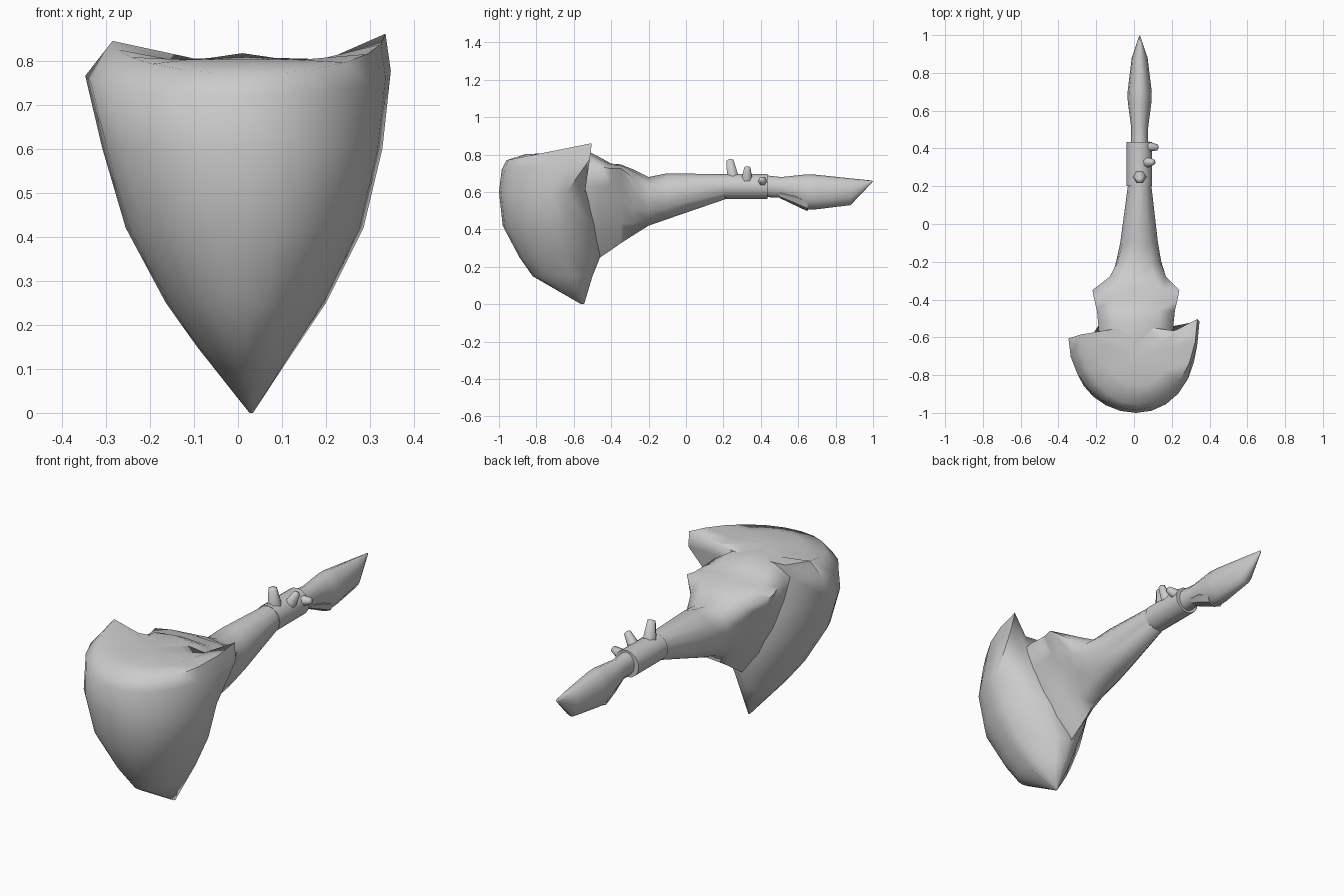
import bpy, bmesh, math
from mathutils import Vector

if "Cube" in bpy.data.objects:
    bpy.data.objects.remove(bpy.data.objects["Cube"])

grey = bpy.data.materials.new("plain grey")
grey.diffuse_color = (0.6, 0.6, 0.6, 1)
grey.use_nodes = True
grey.node_tree.nodes["Principled BSDF"].inputs["Base Color"].default_value = grey.diffuse_color


def loft(name, rings, angle=50, cap_points=(None, None)):
    """Skin a list of equal-length point rings and close both ends."""
    bm = bmesh.new()
    rows = [[bm.verts.new(p) for p in ring] for ring in rings]
    n = len(rows[0])
    for a, b in zip(rows, rows[1:]):
        for i in range(n):
            j = (i + 1) % n
            bm.faces.new((a[i], a[j], b[j], b[i]))
    for row, point in ((rows[0], cap_points[0]), (rows[-1], cap_points[1])):
        if point is None:
            bm.faces.new(row)
        else:
            c = bm.verts.new(point)
            for i in range(n):
                bm.faces.new((row[i], row[(i + 1) % n], c))
    bmesh.ops.recalc_face_normals(bm, faces=bm.faces)
    mesh = bpy.data.meshes.new(name)
    bm.to_mesh(mesh)
    bm.free()
    mesh.materials.append(grey)
    obj = bpy.data.objects.new(name, mesh)
    bpy.context.collection.objects.link(obj)
    bpy.ops.object.select_all(action='DESELECT')
    obj.select_set(True)
    bpy.context.view_layer.objects.active = obj
    bpy.ops.object.shade_smooth_by_angle(angle=math.radians(angle))
    return obj


def section(y, cx, hw, lo, hi, n=12):
    """Elliptical cross-section facing y."""
    mid, half = (lo + hi) / 2, (hi - lo) / 2
    return [(cx + hw * math.cos(2 * math.pi * i / n), y,
             mid + half * math.sin(2 * math.pi * i / n)) for i in range(n)]


# Chest shield: curved front, swept-back wing corners, back running into the arm
def shield_ring(z, w, cx, front, corner, side, back, slope=0.0, back_z=None):
    pts = []
    for i in range(13):
        a = math.pi * i / 12
        c, s = math.cos(a), math.sin(a)
        edge = corner + 0.045 * c * w / 0.34
        y = edge + (front - edge) * s
        pts.append((cx + w * c, y, z + slope * (y - front)))
    bz = z if back_z is None else back_z
    for k, y in ((-1, side[1]), (0, back), (1, side[1])):
        pts.append((cx + k * side[0], y, bz))
    return pts


top = shield_ring(0.77, 0.31, 0.025, -0.96, -0.545, (0.19, -0.565), -0.54,
                  0.2, 0.8)
inner = [(0.02 + (x - 0.02) * 0.6, -0.7 + (y + 0.7) * 0.6, 0.803)
         for x, y, z in top]
loft("chest_shield", [
    shield_ring(0.0, 0.004, 0.03, -0.56, -0.55, (0.002, -0.546), -0.545),
    shield_ring(0.15, 0.113, 0.02, -0.82, -0.61, (0.045, -0.515), -0.5),
    shield_ring(0.25, 0.182, 0.018, -0.89, -0.65, (0.065, -0.49), -0.46),
    shield_ring(0.42, 0.27, 0.015, -0.98, -0.68, (0.13, -0.5), -0.46),
    shield_ring(0.6, 0.318, 0.01, -1.0, -0.68, (0.2, -0.54), -0.5),
    shield_ring(0.72, 0.347, 0.0, -0.985, -0.56, (0.2, -0.57), -0.54, 0.12, 0.74),
    top, inner], 75, (None, (0.02, -0.7, 0.808)))

# Shoulder and upper arm: wedge section with flat top, blending to an ellipse
WEDGE = [(0, 1), (0.6, 0.99), (1, 0.95), (0.78, 0.76), (0.55, 0.53),
         (0.3, 0.25), (0, 0)]


def arm_section(y, cx, hw, lo, hi, blend):
    half = []
    for i, (wx, wz) in enumerate(WEDGE):
        a = math.radians(90 - 30 * i)
        fx = wx + (math.cos(a) - wx) * blend
        fz = wz + ((1 + math.sin(a)) / 2 - wz) * blend
        half.append((hw * fx, lo + (hi - lo) * fz))
    left = [(-x, z) for x, z in half[-2:0:-1]]
    return [(cx + x, y, z) for x, z in half + left]


arm = [(-0.68, 0.01, 0.2, 0.3, 0.8, 0.4),
       (-0.52, 0.01, 0.21, 0.235, 0.817, 0.35),
       (-0.46, 0.01, 0.212, 0.25, 0.785, 0.2),
       (-0.4, 0.01, 0.222, 0.29, 0.752, 0.05),
       (-0.35, 0.01, 0.23, 0.325, 0.748, 0),
       (-0.28, 0.02, 0.158, 0.37, 0.72, 0.4),
       (-0.2, 0.025, 0.125, 0.42, 0.68, 0.8),
       (-0.1, 0.027, 0.1, 0.455, 0.70, 1),
       (0.22, 0.03, 0.06, 0.565, 0.695, 1)]
loft("shoulder_and_arm", [arm_section(*row) for row in arm], 75)

# Wrist band
loft("wrist_band", [section(y, 0.028, 0.067, 0.562, 0.697, 16)
                    for y in (0.2, 0.435)], 40)


# Blunt studs on the band
def stud(name, base, tip, r0, r1):
    base, tip = Vector(base), Vector(tip)
    q = (tip - base).to_track_quat('Z', 'Y')
    rings = []
    for p, r in ((base, r0), (tip, r1)):
        rings.append([p + q @ Vector((r * math.cos(i * math.pi / 3),
                                      r * math.sin(i * math.pi / 3), 0))
                      for i in range(6)])
    loft(name, rings, 65, (None, tip + (tip - base) * 0.08))


stud("stud_top", (0.03, 0.25, 0.68), (0.03, 0.235, 0.77), 0.036, 0.022)
stud("stud_upper_side", (0.06, 0.325, 0.66), (0.1, 0.328, 0.73), 0.031, 0.017)
stud("stud_side", (0.075, 0.41, 0.655), (0.125, 0.405, 0.668), 0.027, 0.016)

# Flat hand tapering to a pointed tip
hand = [(0.42, 0.045, 0.573, 0.69), (0.51, 0.045, 0.57, 0.68),
        (0.65, 0.063, 0.505, 0.695), (0.7, 0.064, 0.508, 0.692),
        (0.88, 0.042, 0.53, 0.673), (0.99, 0.005, 0.645, 0.662)]
loft("hand", [section(y, 0.03, w, lo, hi, 12) for y, w, lo, hi in hand], 50,
     (None, (0.03, 1.0, 0.658)))

# Thumb wedge under the palm
loft("thumb", [section(y, 0.03, w, lo, hi, 8) for y, w, lo, hi in
               ((0.5, 0.035, 0.568, 0.62), (0.58, 0.05, 0.53, 0.62),
                (0.65, 0.05, 0.497, 0.6))], 40)
